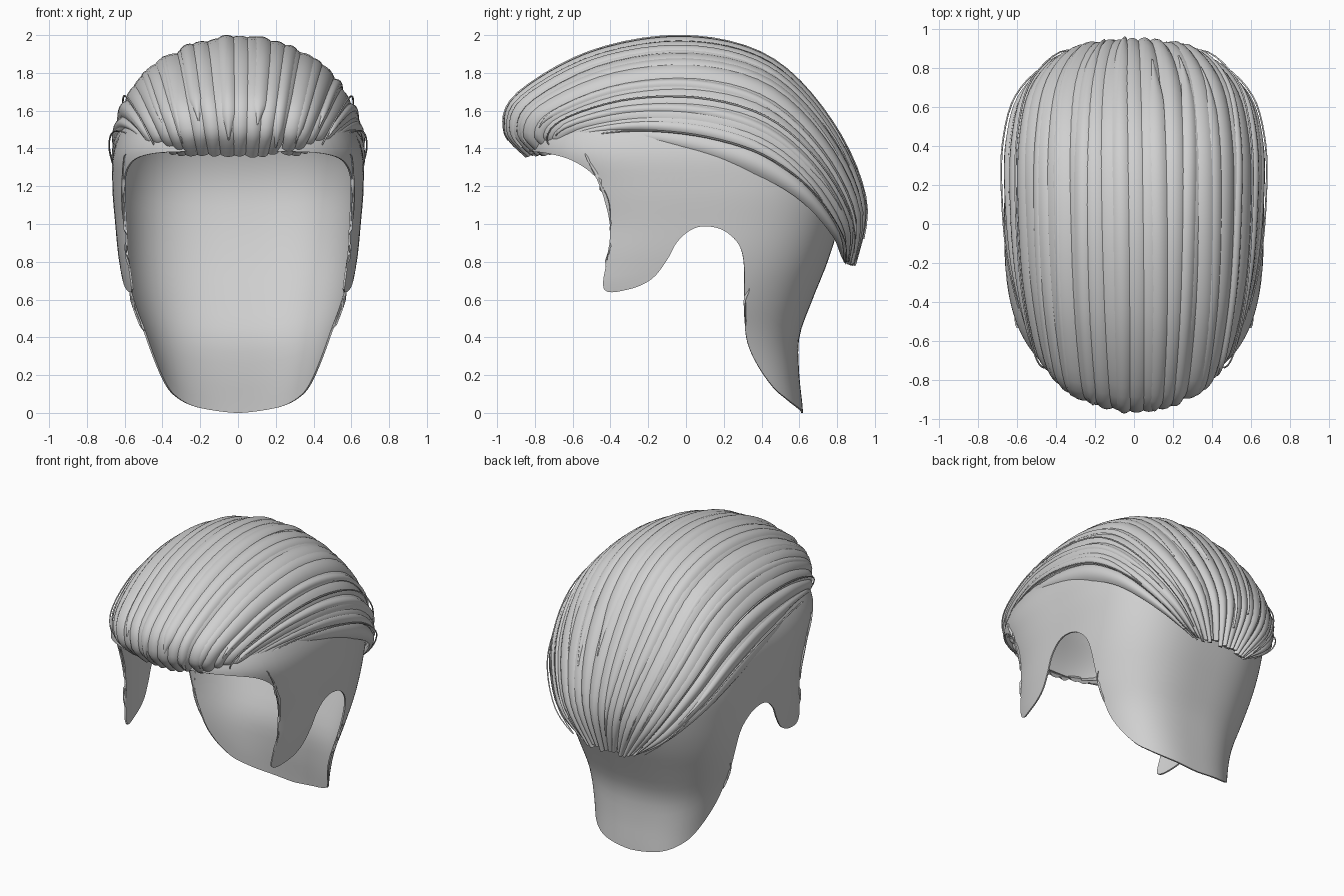
import bpy, bmesh, math, random
from mathutils import Vector

random.seed(4)
if "Cube" in bpy.data.objects:
    bpy.data.objects.remove(bpy.data.objects["Cube"])

hair = bpy.data.materials.new("hair grey")
hair.use_nodes = True
hair.diffuse_color = (0.63, 0.63, 0.63, 1)
hair.node_tree.nodes["Principled BSDF"].inputs["Base Color"].default_value = hair.diffuse_color


def make_object(name, bm, angle, thickness=0):
    bmesh.ops.recalc_face_normals(bm, faces=bm.faces)
    mesh = bpy.data.meshes.new(name)
    bm.to_mesh(mesh)
    bm.free()
    mesh.materials.append(hair)
    obj = bpy.data.objects.new(name, mesh)
    bpy.context.collection.objects.link(obj)
    bpy.ops.object.select_all(action='DESELECT')
    obj.select_set(True)
    bpy.context.view_layer.objects.active = obj
    if thickness:
        shell = obj.modifiers.new("thickness", 'SOLIDIFY')
        shell.thickness = thickness
        shell.offset = -1
        bpy.ops.object.modifier_apply(modifier=shell.name)
    bpy.ops.object.shade_smooth_by_angle(angle=math.radians(angle))


def spline(points, t):
    """Point on a smooth curve through the points, t from 0 to 1."""
    last = len(points) - 1
    f = min(max(t, 0), 1) * last
    i = min(int(f), last - 1)
    f -= i
    a, b, c, d = (Vector(points[min(max(k, 0), last)]) for k in range(i - 1, i + 3))
    return b + (c - a) * f / 2 + (a - 2.5 * b + 2 * c - d / 2) * f**2 + (1.5 * (b - c) + (d - a) / 2) * f**3


# Scalp sections: height, half width, front, back
SECTIONS = [(0, .42, -.3, .62), (.2, .45, -.32, .6), (.4, .51, -.45, .6),
            (.6, .59, -.74, .67), (.8, .63, -.74, .75), (1.0, .65, -.72, .81),
            (1.2, .665, -.77, .84), (1.4, .655, -.84, .8), (1.6, .56, -.75, .69),
            (1.8, .38, -.58, .47), (1.92, .03, -.1, .1)]
ROUND = 0.7


def section(z):
    """Half width, centre and half depth of the scalp at a height."""
    i = max(k for k in range(len(SECTIONS) - 1) if SECTIONS[k][0] <= max(z, 0))
    low, high = SECTIONS[i][0], SECTIONS[i + 1][0]
    _, half, front, back = spline(SECTIONS, (i + (z - low) / (high - low)) / (len(SECTIONS) - 1))
    return half, (front + back) / 2, (back - front) / 2


def scalp_point(a, z, side):
    half, centre, depth = section(z)
    s = math.sin(a)
    return (side * half * max(math.cos(a), 0) ** ROUND,
            centre + depth * math.copysign(abs(s) ** ROUND, s), z)


def scalp_angle(y, z):
    _, centre, depth = section(z)
    s = min(max((y - centre) / depth, -1), 1)
    return math.asin(math.copysign(abs(s) ** (1 / ROUND), s))


# Hairline seen from the side: brow, sideburn, ear arch, nape
HAIRLINE = [(-.85, 1.385), (-.74, 1.375), (-.6, 1.335), (-.48, 1.25), (-.41, 1.13),
            (-.4, 1.0), (-.41, .85), (-.435, .655), (-.3, .655), (-.18, .71),
            (-.1, .81), (-.05, .9), (.02, .965), (.1, .988), (.2, .965), (.28, .89),
            (.308, .78), (.31, .58), (.32, .4), (.37, .27), (.46, .14), (.54, .07), (.62, .01)]
samples = 5 * (len(HAIRLINE) - 1)
line = [spline(HAIRLINE, i / samples) for i in range(samples + 1)]
edge = [(-math.pi / 2, 1.385)] + [(scalp_angle(y, z), z) for y, z in line[1:-1]] + [(math.pi / 2, 0)]

# Fill wide gaps along the hairline, then measure its length
dense = [edge[0]]
for p, q in zip(edge, edge[1:]):
    n = max(1, math.ceil(abs(q[0] - p[0]) / 0.06))
    dense += [(p[0] + (q[0] - p[0]) * k / n, p[1] + (q[1] - p[1]) * k / n) for k in range(1, n + 1)]
lengths = [0]
for p, q in zip(dense, dense[1:]):
    lengths.append(lengths[-1] + math.dist(p, q))

# Scalp shell: columns run from the hairline up to the crown
ROWS = 30
TOP = 1.92
bm = bmesh.new()
for side in (-1, 1):
    grid = []
    for (a, z), length in zip(dense, lengths):
        target = math.pi * (length / lengths[-1] - 0.5)
        grid.append([bm.verts.new(scalp_point(a + (target - a) * r / ROWS, z + (TOP - z) * r / ROWS, side))
                     for r in range(ROWS + 1)])
    for left, right in zip(grid, grid[1:]):
        for r in range(ROWS):
            bm.faces.new((left[r], right[r], right[r + 1], left[r + 1]))
bmesh.ops.remove_doubles(bm, verts=bm.verts, dist=0.0005)
make_object("scalp_shell", bm, 40, thickness=0.01)

# Swept-back volume: a crown path and a temple path, front to back
CROWN = [(0, -.86, 1.34), (0, -.97, 1.49), (0, -.9, 1.69), (0, -.5, 1.92), (0, 0, 2.0),
         (0, .45, 1.885), (0, .78, 1.54), (0, .96, 1.12), (0, .91, .77)]
TEMPLE = [(.46, -.48, 1.385), (.51, -.54, 1.42), (.575, -.42, 1.45), (.645, -.15, 1.44),
          (.675, .15, 1.385), (.67, .42, 1.29), (.6, .65, 1.13), (.42, .81, .92), (.2, .84, .77)]


def volume(s, t):
    """Surface point: s runs from right temple -1 to left temple 1."""
    crown, temple = spline(CROWN, t), spline(TEMPLE, t)
    a = s * math.pi / 2
    p = temple.lerp(crown, math.cos(a))
    p.x = temple.x * math.sin(a)
    return p


def lifted(s, t, height):
    e = 0.005
    t = min(max(t, e), 1 - e)
    normal = (volume(s, t + e) - volume(s, t - e)).cross(volume(s + e, t) - volume(s - e, t))
    return volume(s, t) - normal.normalized() * height


def add_lock(bm, s, width, start, end, lift, depth, taper, steps=36):
    """One lens-shaped lock following the volume, narrowing towards its ends."""
    phase = random.uniform(0, math.tau)
    rows = []
    for i in range(steps + 1):
        f = i / steps
        t = start + (end - start) * f
        body = min(1, f * 8 + .1, (1 - f) * 6 + .1)
        half = width * (1 - taper * (1 - body))
        mid = s + width * .25 * math.sin(phase + 4 * f)
        ring = [lifted(mid + half * u, t, lift - depth * (u * u + .45 * (1 - body)))
                for u in (-1, -.75, -.45, -.15, .15, .45, .75, 1)]
        ring += [lifted(mid + half * u, t, lift - depth * 1.4) for u in (.6, 0, -.6)]
        rows.append([bm.verts.new(p) for p in ring])
    n = len(rows[0])
    for near, far in zip(rows, rows[1:]):
        for k in range(n):
            bm.faces.new((near[k], near[(k + 1) % n], far[(k + 1) % n], far[k]))
    bm.faces.new(rows[0])
    bm.faces.new(rows[-1])


# Main locks side by side
bm = bmesh.new()
COUNT = 21
for i in range(COUNT):
    s = -.97 + 1.94 * i / (COUNT - 1)
    add_lock(bm, s, random.uniform(.062, .09), random.uniform(0, .015),
             random.uniform(.98, 1), random.uniform(-.012, .004), random.uniform(.02, .028), .2)
make_object("main_locks", bm, 60)

# Pointed locks layered on top
bm = bmesh.new()
for i in range(12):
    s = -.9 + 1.8 * i / 11 + random.uniform(-.04, .04)
    add_lock(bm, s, random.uniform(.025, .045), random.uniform(.05, .2),
             random.uniform(.78, .95), random.uniform(-.002, .004), .013, .9)
make_object("layered_locks", bm, 60)

# Loose fine strands standing just off the sides
bm = bmesh.new()
for side in (-1, 1):
    for s in (.7, .93):
        add_lock(bm, side * s, .006, .03, .95, .012, .006, .7)
make_object("fine_strands", bm, 60)
